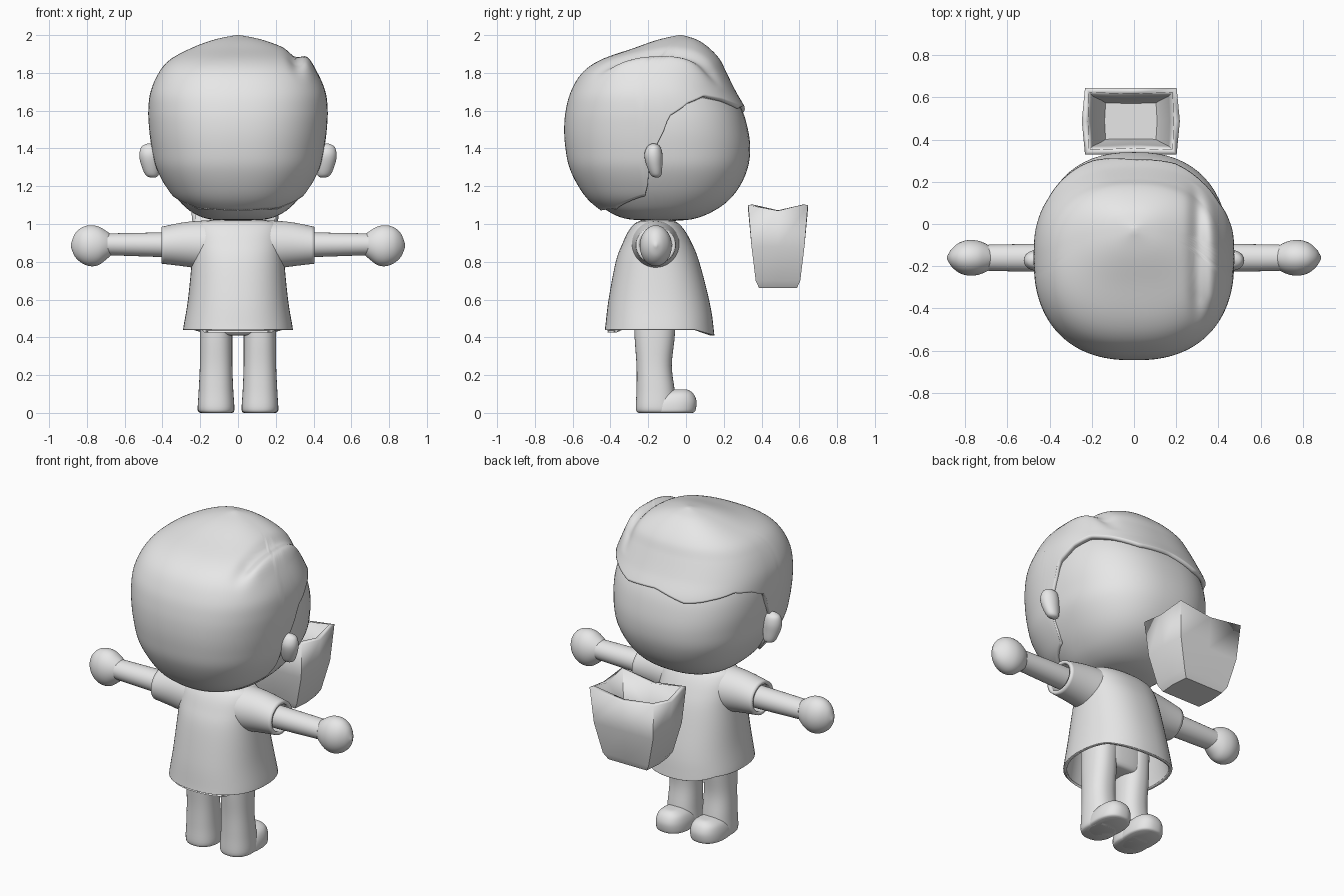
import bpy, bmesh, math
from mathutils import Vector

cube = bpy.data.objects.get("Cube")
if cube:
    bpy.data.objects.remove(cube, do_unlink=True)

grey = bpy.data.materials.new("plain_grey")
grey.use_nodes = True
grey.diffuse_color = (0.8, 0.8, 0.8, 1)
grey.node_tree.nodes["Principled BSDF"].inputs["Base Color"].default_value = (0.8, 0.8, 0.8, 1)


def sample(rows, t):
    """Smooth interpolation through the rows of a profile."""
    last = len(rows) - 1
    i = min(int(t), last - 1)
    f = t - i
    a, b, c, d = (rows[max(0, min(last, i + k))] for k in (-1, 0, 1, 2))
    return [0.5 * (2 * q + (r - p) * f + (2 * p - 5 * q + 4 * r - s) * f * f
                   + (3 * q - p - 3 * r + s) * f ** 3)
            for p, q, r, s in zip(a, b, c, d)]


def at_height(rows, h):
    """Profile parameter at which the first column equals h."""
    low, high = 0, len(rows) - 1
    for _ in range(24):
        mid = (low + high) / 2
        if sample(rows, mid)[0] < h:
            low = mid
        else:
            high = mid
    return low


def ring_point(row, angle, power):
    """Point on a rounded-square ring; row is height, u0, u1, v0, v1."""
    h, u0, u1, v0, v1 = row
    s, c = math.sin(angle), math.cos(angle)
    u = math.copysign(abs(s) ** (2 / power), s)
    v = -math.copysign(abs(c) ** (2 / power), c)
    return Vector(((u0 + u1) / 2 + u * (u1 - u0) / 2,
                   (v0 + v1) / 2 + v * (v1 - v0) / 2, h))


def finish(name, bm, thickness=0, angle=40):
    bmesh.ops.recalc_face_normals(bm, faces=bm.faces)
    mesh = bpy.data.meshes.new(name)
    bm.to_mesh(mesh)
    bm.free()
    mesh.materials.append(grey)
    obj = bpy.data.objects.new(name, mesh)
    bpy.context.collection.objects.link(obj)
    bpy.ops.object.select_all(action="DESELECT")
    obj.select_set(True)
    bpy.context.view_layer.objects.active = obj
    if angle:
        bpy.ops.object.shade_smooth_by_angle(angle=math.radians(angle))
    if thickness:
        mod = obj.modifiers.new("thickness", "SOLIDIFY")
        mod.thickness = thickness
        mod.offset = -1
    return obj


def loft(name, rows, power=2, sides=48, steps=5, caps=(True, True), place=None,
         start=None, thickness=0):
    """Skin a stack of rings; start gives a lower edge height for each angle."""
    bm = bmesh.new()
    last = len(rows) - 1
    count = last * steps
    columns = []
    for i in range(sides):
        angle = math.tau * i / sides
        first = at_height(rows, start(angle)) if start else 0
        column = []
        for j in range(count + 1):
            row = sample(rows, first + (last - first) * j / count)
            p = ring_point(row, angle, power)
            column.append(bm.verts.new(place(p) if place else p))
        columns.append(column)
    for i in range(sides):
        a, b = columns[i], columns[(i + 1) % sides]
        for j in range(count):
            bm.faces.new((a[j], b[j], b[j + 1], a[j + 1]))
    if caps[0]:
        bm.faces.new([c[0] for c in columns])
    if caps[1]:
        bm.faces.new([c[-1] for c in columns])
    return finish(name, bm, thickness)


def balanced(rows):
    """Expand height, half width, v0, v1 to full rows."""
    return [(h, -r, r, v0, v1) for h, r, v0, v1 in rows]


# Head
loft("head", balanced([
    (1.015, .01, -.12, -.10), (1.025, .15, -.30, .03), (1.06, .24, -.40, .13),
    (1.12, .31, -.47, .22), (1.2, .37, -.53, .285), (1.3, .42, -.575, .328),
    (1.4, .44, -.6, .34), (1.5, .45, -.605, .328), (1.6, .445, -.6, .298),
    (1.7, .42, -.57, .24), (1.8, .35, -.48, .14), (1.88, .2, -.3, 0),
    (1.9, .01, -.15, -.13)]), power=2.4, sides=64)

# Hair, with its lower edge lifted around the face and ears
hairline = [(0, 1.07), (50, 1.08), (65, 1.11), (78, 1.14), (83, 1.15), (86, 1.33),
            (95, 1.57), (108, 1.64), (123, 1.68), (140, 1.66), (160, 1.62), (180, 1.63)]


def hair_edge(angle):
    degrees = math.degrees(angle)
    turned = degrees > 180
    degrees = 360 - degrees if turned else degrees
    for (a, za), (b, zb) in zip(hairline, hairline[1:]):
        if degrees <= b + 1e-6:
            z = za + (zb - za) * (degrees - a) / (b - a)
            break
    if turned and degrees > 95:
        z -= 0.05 * math.sin(math.pi * (degrees - 95) / 85)
    return z


def part_hair(p):
    """Press the parting groove and raise the ridge beside it."""
    fade = max(0, min(1, (p.z - 1.72) / .1)) * max(0, min(1, (p.y + .5) / .15))
    groove = math.exp(-((p.x - .3) / .035) ** 2)
    ridge = math.exp(-((p.x - .37) / .035) ** 2)
    p.z += fade * (.02 * ridge - .025 * groove)
    return p


loft("hair", balanced([
    (1.05, .21, -.42, .1), (1.12, .32, -.51, .22), (1.2, .385, -.57, .3),
    (1.3, .435, -.618, .34), (1.4, .457, -.638, .352), (1.5, .47, -.645, .345),
    (1.6, .475, -.637, .32), (1.7, .463, -.61, .265), (1.8, .42, -.55, .215),
    (1.87, .36, -.45, .18), (1.93, .25, -.28, .125), (1.975, .13, -.15, .06),
    (2.0, .01, -.04, -.02)]), power=2.4, sides=180, caps=(False, True),
    place=part_hair, start=hair_edge, thickness=.03)


# Shirt with a flared, open hem that dips on the toe side
def dip_hem(p):
    if p.z < .5:
        p.z -= .03 * max(0, (p.y - .05) / .1) * (.5 - p.z) / .06
    return p


loft("shirt", balanced([
    (.44, .29, -.43, .15), (.46, .288, -.427, .147), (.6, .265, -.41, .122),
    (.8, .245, -.372, .07), (.9, .24, -.335, .03), (.97, .23, -.3, -.01),
    (1.01, .2, -.26, -.05), (1.025, .1, -.2, -.1)]),
    power=2.3, caps=(False, True), place=dip_hem, thickness=.02)

loft("hips", balanced([(.41, .13, -.23, -.1), (.44, .19, -.27, -.06), (.62, .2, -.28, -.05)]),
     power=2.4)

for side, label in ((1, "left"), (-1, "right")):
    def sideways(p, s=side):
        return Vector((s * p.z, p.x - .16, p.y))

    def mirrored(p, s=side):
        return Vector((s * p.x, p.y, p.z))

    # Sleeve, arm and hand run outwards along x
    loft(label + "_sleeve", balanced([
        (.15, .13, .755, 1.02), (.28, .115, .775, 1.01), (.405, .105, .79, .985)]),
        caps=(False, False), place=sideways, thickness=.02)
    loft(label + "_arm", balanced([
        (.2, .067, .82, .955), (.4, .067, .825, .955), (.69, .062, .835, .95)]),
        place=sideways)
    loft(label + "_hand", balanced([
        (.66, .04, .845, .935), (.7, .066, .81, .965), (.74, .081, .782, .987),
        (.785, .084, .777, .993), (.83, .07, .795, .98), (.865, .04, .83, .945),
        (.885, .006, .88, .892)]), place=sideways)

    # Leg and rounded foot
    loft(label + "_leg", [
        (0, .035, .195, -.25, -.05), (.02, .02, .212, -.265, -.05),
        (.12, .025, .208, -.262, -.06), (.25, .03, .202, -.262, -.075),
        (.4, .03, .202, -.272, -.06), (.55, .03, .2, -.275, -.05)],
        power=2.3, place=mirrored)
    loft(label + "_foot", [
        (0, .03, .2, -.2, .035), (.012, .02, .213, -.21, .05),
        (.06, .022, .21, -.2, .056), (.1, .04, .192, -.15, .04),
        (.122, .075, .155, -.09, .01), (.125, .11, .12, -.04, -.03)],
        power=2.4, place=mirrored)

    # Ear, broader at the top
    loft(label + "_ear", [
        (1.245, .44, .46, -.16, -.15), (1.26, .42, .49, -.187, -.13),
        (1.32, .41, .515, -.212, -.125), (1.37, .41, .522, -.22, -.125),
        (1.41, .42, .51, -.205, -.137), (1.427, .455, .475, -.18, -.165)],
        place=mirrored)

# Open basket behind the body: rings of corners and edge midpoints
bm = bmesh.new()
rings = []
for z, half_x, half_y, drop in ((.66, .13, .1, 0), (.7, .155, .118, 0),
                                (.88, .2, .14, 0), (1.1, .217, .158, .03)):
    ring = []
    for x, y in ((-1, -1), (0, -1), (1, -1), (1, 0), (1, 1), (0, 1), (-1, 1), (-1, 0)):
        middle = x == 0 or y == 0
        bulge = 1.07 if y == 0 else 1
        ring.append(bm.verts.new((x * half_x * bulge - .015, y * half_y + .487,
                                  z - (drop if middle else 0))))
    rings.append(ring)
bm.faces.new(rings[0])
for low, high in zip(rings, rings[1:]):
    for i in range(8):
        k = (i + 1) % 8
        bm.faces.new((low[i], low[k], high[k], high[i]))
finish("basket", bm, thickness=.03, angle=25)
